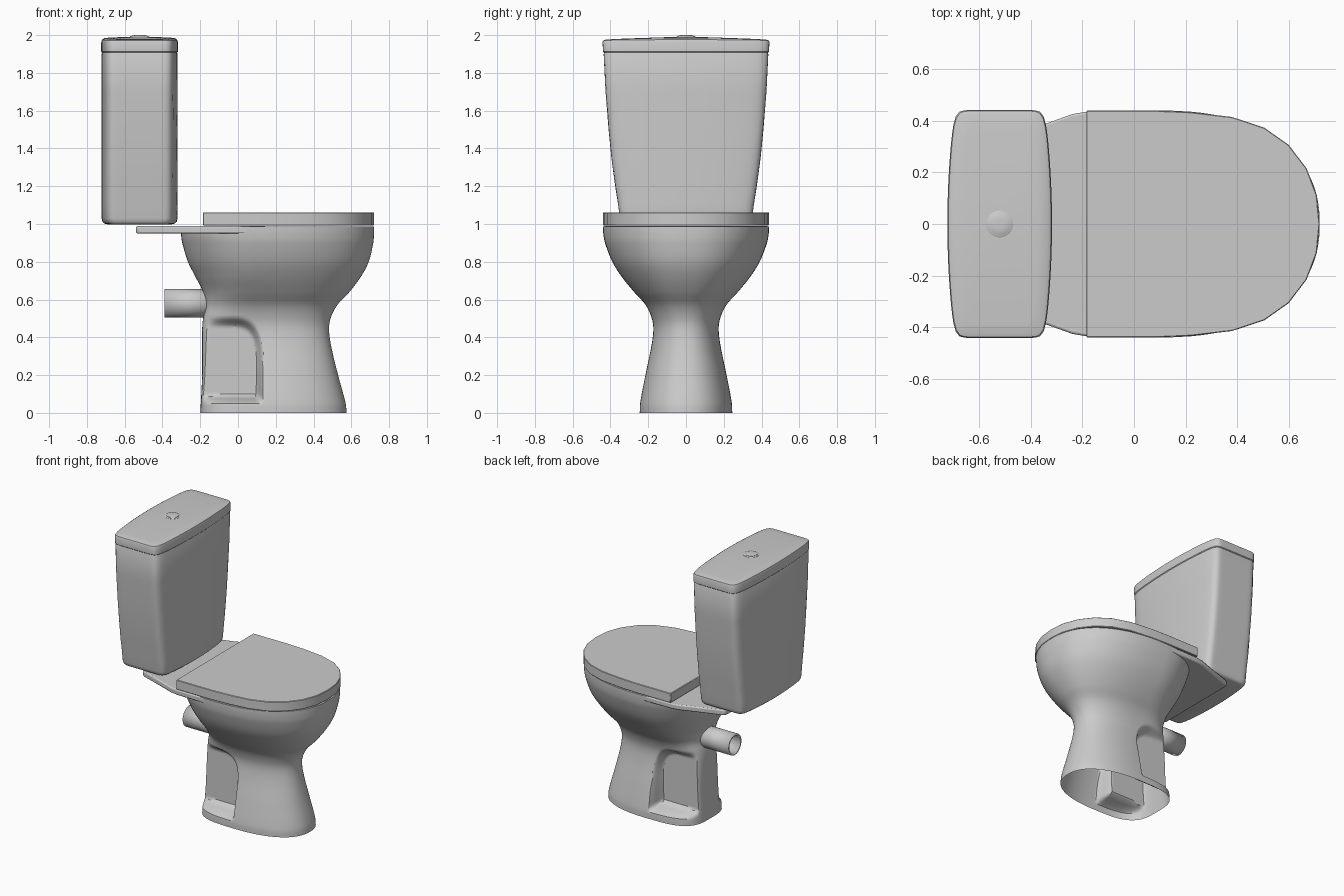
import bpy, bmesh, math
from math import sin, cos, pi, radians

if "Cube" in bpy.data.objects:
    bpy.data.objects.remove(bpy.data.objects["Cube"])


def make_object(name, bm):
    bmesh.ops.recalc_face_normals(bm, faces=bm.faces[:])
    me = bpy.data.meshes.new(name)
    bm.to_mesh(me)
    bm.free()
    ob = bpy.data.objects.new(name, me)
    bpy.context.collection.objects.link(ob)
    return ob


def loft(name, rings, bottom=True, top=True):
    """Skin a stack of closed rings, with optional end caps."""
    bm = bmesh.new()
    vs = [[bm.verts.new(p) for p in r] for r in rings]
    n = len(vs[0])
    for a, b in zip(vs, vs[1:]):
        for i in range(n):
            j = (i + 1) % n
            bm.faces.new((a[i], a[j], b[j], b[i]))
    if bottom:
        bm.faces.new(vs[0][::-1])
    if top:
        bm.faces.new(vs[-1])
    return make_object(name, bm)


def slab(name, half, z0, z1):
    """Extrude an outline given for +y and mirrored to -y."""
    pts = half + [(x, -y) for x, y in reversed(half) if y > 0]
    return loft(name, [[(x, y, z) for x, y in pts] for z in (z0, z1)])


def bevel(ob, width, segments=2):
    m = ob.modifiers.new("bevel", 'BEVEL')
    m.width, m.segments, m.limit_method = width, segments, 'ANGLE'


def smoothstep(a, b, t):
    t = max(0.0, min(1.0, (t - a) / (b - a)))
    return t * t * (3 - 2 * t)


def sample(rows, z):
    """Smooth (Hermite) interpolation of profile rows keyed on z."""
    k = 0
    while k < len(rows) - 2 and z > rows[k + 1][0]:
        k += 1
    p, q = rows[k], rows[k + 1]
    o, s = rows[max(k - 1, 0)], rows[min(k + 2, len(rows) - 1)]
    h = q[0] - p[0]
    t = (z - p[0]) / h
    out = []
    for c in range(1, len(p)):
        m0 = (q[c] - o[c]) / (q[0] - o[0]) * h
        m1 = (s[c] - p[c]) / (s[0] - p[0]) * h
        out.append((2*t**3 - 3*t*t + 1) * p[c] + (t**3 - 2*t*t + t) * m0
                   + (3*t*t - 2*t**3) * q[c] + (t**3 - t*t) * m1)
    return out


def super_xy(ang, a, b, n):
    r = (abs(cos(ang) / a)**n + abs(sin(ang) / b)**n) ** (-1 / n)
    return r * cos(ang), r * sin(ang)


# Bowl and pedestal: z, front x, back x, half width, centre x, back squareness
profile = [
    (0.00, 0.575, -0.200, 0.245, 0.15, 3.4),
    (0.05, 0.570, -0.197, 0.243, 0.15, 3.4),
    (0.20, 0.530, -0.190, 0.215, 0.15, 3.4),
    (0.35, 0.494, -0.190, 0.184, 0.14, 3.4),
    (0.44, 0.482, -0.190, 0.173, 0.14, 3.4),
    (0.50, 0.490, -0.185, 0.181, 0.14, 3.2),
    (0.57, 0.525, -0.172, 0.213, 0.13, 2.8),
    (0.64, 0.590, -0.185, 0.275, 0.12, 2.4),
    (0.72, 0.650, -0.225, 0.340, 0.10, 2.2),
    (0.80, 0.692, -0.265, 0.390, 0.10, 2.2),
    (0.90, 0.716, -0.295, 0.429, 0.10, 2.3),
    (0.95, 0.720, -0.302, 0.438, 0.10, 2.4),
    (0.988, 0.720, -0.302, 0.440, 0.10, 2.4),
]
rings = []
for i in range(81):
    z = 0.988 * i / 80
    xf, xb, hw, cx, nb = sample(profile, z)
    ring = []
    for k in range(160):
        ang = 2 * pi * k / 160
        front = cos(ang) >= 0
        x, y = super_xy(ang, xf - cx if front else cx - xb, hw, 2.3 if front else nb)
        x += cx
        # side niches leave a narrow web at the back of the pedestal
        u = max(0, (x + 0.05) / 0.185)
        v = max(0, (z - 0.25) / 0.26)
        mask = smoothstep(1.0, 0.78, (u**3 + v**3) ** (1 / 3)) * smoothstep(0.05, 0.095, z)
        web = math.copysign(min(abs(y), 0.115), y)
        ring.append((x, y + (web - y) * mask, z))
    rings.append(ring)
loft("bowl_and_pedestal", rings, bottom=False)

# Deck behind the bowl, carrying the cistern
deck = slab("deck", [(0.15, 0.436), (-0.05, 0.438), (-0.18, 0.436), (-0.24, 0.426),
                     (-0.34, 0.39), (-0.53, 0.325), (-0.54, 0.31)], 0.95, 0.989)
bevel(deck, 0.008)

# Seat lid
lid = slab("seat_lid", [(-0.185, 0.44), (0.08, 0.44), (0.22, 0.434), (0.38, 0.415),
                        (0.505, 0.374), (0.6, 0.307), (0.67, 0.215), (0.709, 0.112),
                        (0.72, 0)], 0.993, 1.062)
bevel(lid, 0.003, 1)

# Outlet pipe
bm = bmesh.new()
bmesh.ops.create_cone(bm, cap_ends=False, segments=32, radius1=0.075, radius2=0.075, depth=0.29)
pipe = make_object("outlet_pipe", bm)
pipe.rotation_euler = (0, radians(90), 0)
pipe.location = (-0.245, 0, 0.58)
m = pipe.modifiers.new("wall", 'SOLIDIFY')
m.thickness, m.offset = 0.012, -1


def tank_ring(hx, hy, z, crown=0.0):
    """Rounded rectangle with bowed front and back."""
    ring = []
    for k in range(144):
        x, y = super_xy(2 * pi * k / 144, hx, hy, 14)
        t = (y / hy) ** 2
        ring.append((-0.521 + x * (1 - 0.14 * t), y, z - crown * t))
    return ring


# Cistern body
tank = [(0.998, 0.170, 0.325), (1.002, 0.186, 0.338), (1.012, 0.197, 0.346),
        (1.03, 0.201, 0.350), (1.1, 0.202, 0.359), (1.2, 0.202, 0.375),
        (1.35, 0.202, 0.395), (1.5, 0.202, 0.410), (1.7, 0.202, 0.426),
        (1.9, 0.202, 0.436), (1.907, 0.199, 0.433)]
loft("cistern", [tank_ring(hx, hy, z) for z, hx, hy in tank])

# Cistern lid, with a slightly crowned top
cover = [(1.907, 0.199, 0.434, 0), (1.912, 0.203, 0.439, 0), (1.962, 0.203, 0.442, 0),
         (1.976, 0.199, 0.438, 0.004), (1.984, 0.187, 0.425, 0.008),
         (1.988, 0.15, 0.38, 0.009), (1.989, 0.1, 0.25, 0.005), (1.99, 0.03, 0.08, 0)]
loft("cistern_lid", [tank_ring(*r[1:3], r[0], r[3]) for r in cover])

# Flush button: collar and domed push plate
for name, prof in (("button_collar", [(0.052, 1.98), (0.052, 1.991), (0.047, 1.994)]),
                   ("flush_button", [(0.042, 1.985), (0.042, 1.996), (0.034, 1.999), (0.015, 2.0)])):
    loft(name, [[(-0.521 + r * cos(2 * pi * k / 32), r * sin(2 * pi * k / 32), z)
                 for k in range(32)] for r, z in prof])

# Smooth shading with sharp edges kept
for ob in bpy.context.collection.objects:
    ob.select_set(True)
    bpy.context.view_layer.objects.active = ob
bpy.ops.object.shade_smooth_by_angle(angle=radians(35))
